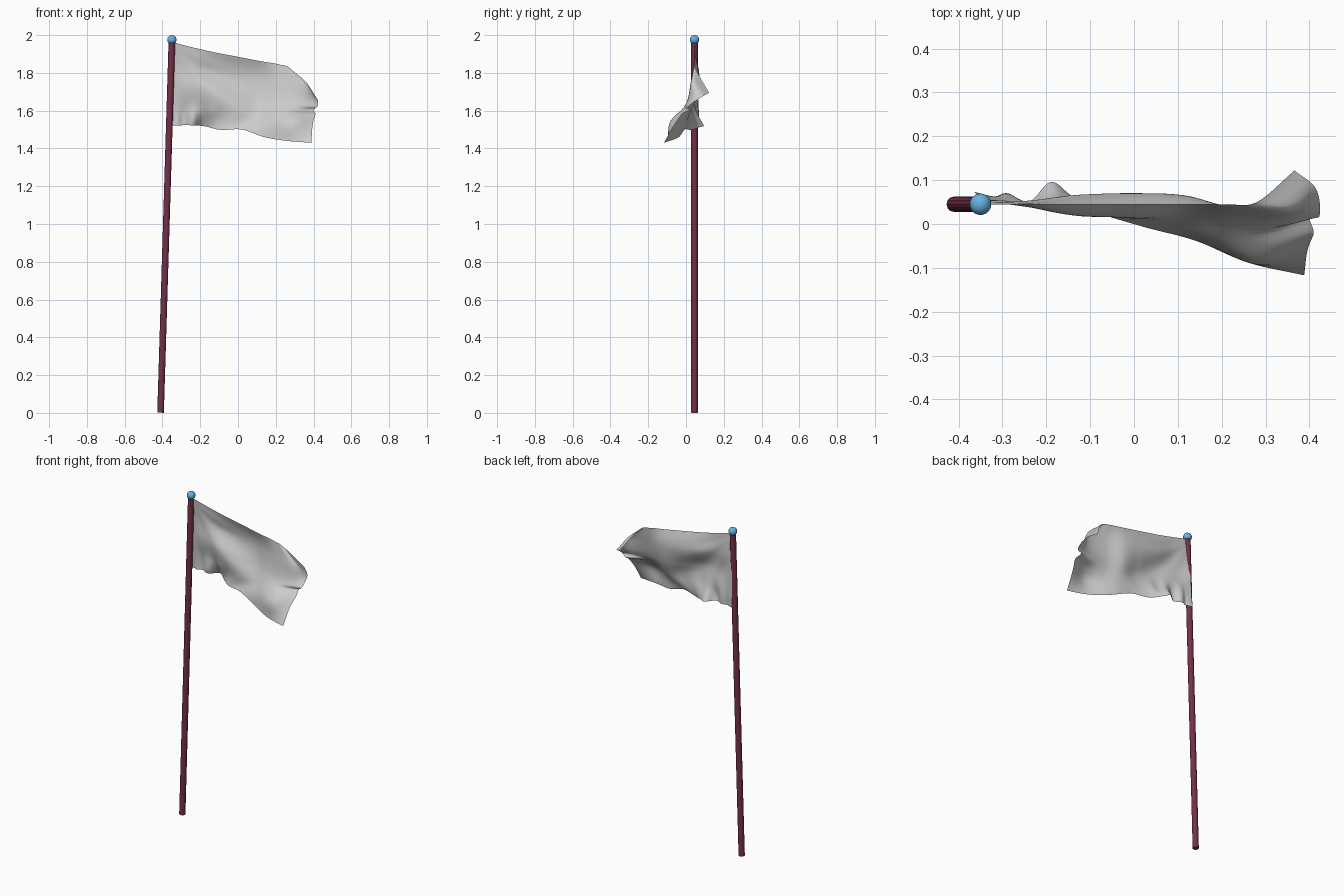
import bpy, bmesh, math
from mathutils import Vector

if "Cube" in bpy.data.objects:
    bpy.data.objects.remove(bpy.data.objects["Cube"])


def paint(obj, name, rgb):
    mat = bpy.data.materials.new(name)
    mat.diffuse_color = (*rgb, 1)
    mat.use_nodes = True
    mat.node_tree.nodes["Principled BSDF"].inputs["Base Color"].default_value = mat.diffuse_color
    obj.data.materials.append(mat)


def smooth(obj, deg):
    bpy.ops.object.select_all(action='DESELECT')
    obj.select_set(True)
    bpy.context.view_layer.objects.active = obj
    bpy.ops.object.shade_smooth_by_angle(angle=math.radians(deg))


def spline(pts, t):
    """Catmull-Rom through evenly spaced points, t in 0..1."""
    n = len(pts) - 1
    i = min(int(t * n), n - 1)
    f = t * n - i
    b, c = pts[i], pts[i + 1]
    a = pts[i - 1] if i > 0 else b * 2 - c
    d = pts[i + 2] if i + 2 <= n else c * 2 - b
    return 0.5 * (b * 2 + (c - a) * f + (a * 2 - b * 5 + c * 4 - d) * f ** 2
                  + (b * 3 - a - c * 3 + d) * f ** 3)


def step(lo, hi, x):
    t = max(0, min(1, (x - lo) / (hi - lo)))
    return t * t * (3 - 2 * t)


# leaning pole
foot, head = Vector((-0.41, 0.045, 0.001)), Vector((-0.35, 0.045, 1.97))
axis = head - foot
bpy.ops.mesh.primitive_cylinder_add(vertices=12, radius=0.0175, depth=axis.length,
                                    location=(foot + head) / 2,
                                    rotation=axis.to_track_quat('Z', 'Y').to_euler())
pole = bpy.context.object
pole.name = "pole"
paint(pole, "dark_red", (0.18, 0.03, 0.065))
smooth(pole, 25)

# ball finial
bpy.ops.mesh.primitive_uv_sphere_add(segments=24, ring_count=16, radius=0.0245,
                                     location=(-0.35, 0.045, 1.9755))
ball = bpy.context.object
ball.name = "pole_ball"
paint(ball, "blue", (0.13, 0.45, 0.74))
smooth(ball, 60)

# flag: lofted through five profile curves from top edge to bottom edge
top = [(-.345, .045, 1.962), (-.24, .045, 1.935), (-.12, .045, 1.908), (0, .045, 1.885),
       (.12, .045, 1.862), (.21, .045, 1.846), (.28, .05, 1.82), (.366, .122, 1.695)]
upper = [(-.35, .055, 1.85), (-.235, .052, 1.83), (-.12, .066, 1.81), (0, .073, 1.79),
         (.12, .068, 1.775), (.23, .037, 1.757), (.355, .03, 1.742), (.415, .08, 1.67)]
middle = [(-.355, .062, 1.74), (-.235, .035, 1.72), (-.12, .025, 1.70), (0, .035, 1.68),
          (.11, .045, 1.665), (.21, .01, 1.65), (.32, -.003, 1.635), (.423, .012, 1.622)]
lower = [(-.358, .066, 1.63), (-.245, .055, 1.615), (-.14, .032, 1.61), (-.01, .017, 1.59),
         (.1, .015, 1.57), (.19, -.04, 1.55), (.29, -.085, 1.54), (.397, -.055, 1.535)]
bottom = [(-.364, .073, 1.52), (-.27, .055, 1.523), (-.18, .085, 1.518), (-.09, .03, 1.498),
          (.02, -.006, 1.50), (.14, -.038, 1.46), (.26, -.088, 1.44), (.388, -.117, 1.43)]
rows = [[Vector(p) for p in r] for r in (top, upper, middle, lower, bottom)]


def cloth(u, v):
    p = spline([spline(r, u) for r in rows], v)
    inner = math.sin(math.pi * u) * math.sin(math.pi * v)
    # folds fanning out of the upper hoist corner
    fan = math.atan2(v * 0.44, u * 0.8 + 0.02)
    p.y += 0.006 * inner * math.sin(fan * 13 + u * 4)
    # small gathers along the lower hoist side
    gather = step(0.6, 1.0, v) * step(0.03, 0.09, u) * (1 - step(0.22, 0.4, u))
    p.y += 0.014 * gather * math.sin((p.x + 0.315) * 2 * math.pi / 0.105)
    # pinched crease near the fly edge
    pinch = step(0.25, 0.38, p.x) * math.exp(-((p.z - 1.604) / 0.013) ** 2)
    p.y += 0.022 * pinch
    p.x -= 0.02 * pinch * step(0.9, 1, u)
    return p


NU, NV = 90, 64
bm = bmesh.new()
grid = [[bm.verts.new(cloth(i / NU, j / NV)) for i in range(NU + 1)] for j in range(NV + 1)]
for j in range(NV):
    for i in range(NU):
        bm.faces.new((grid[j + 1][i], grid[j + 1][i + 1], grid[j][i + 1], grid[j][i]))
mesh = bpy.data.meshes.new("flag")
bm.to_mesh(mesh)
bm.free()
flag = bpy.data.objects.new("flag", mesh)
bpy.context.collection.objects.link(flag)
smooth(flag, 80)
